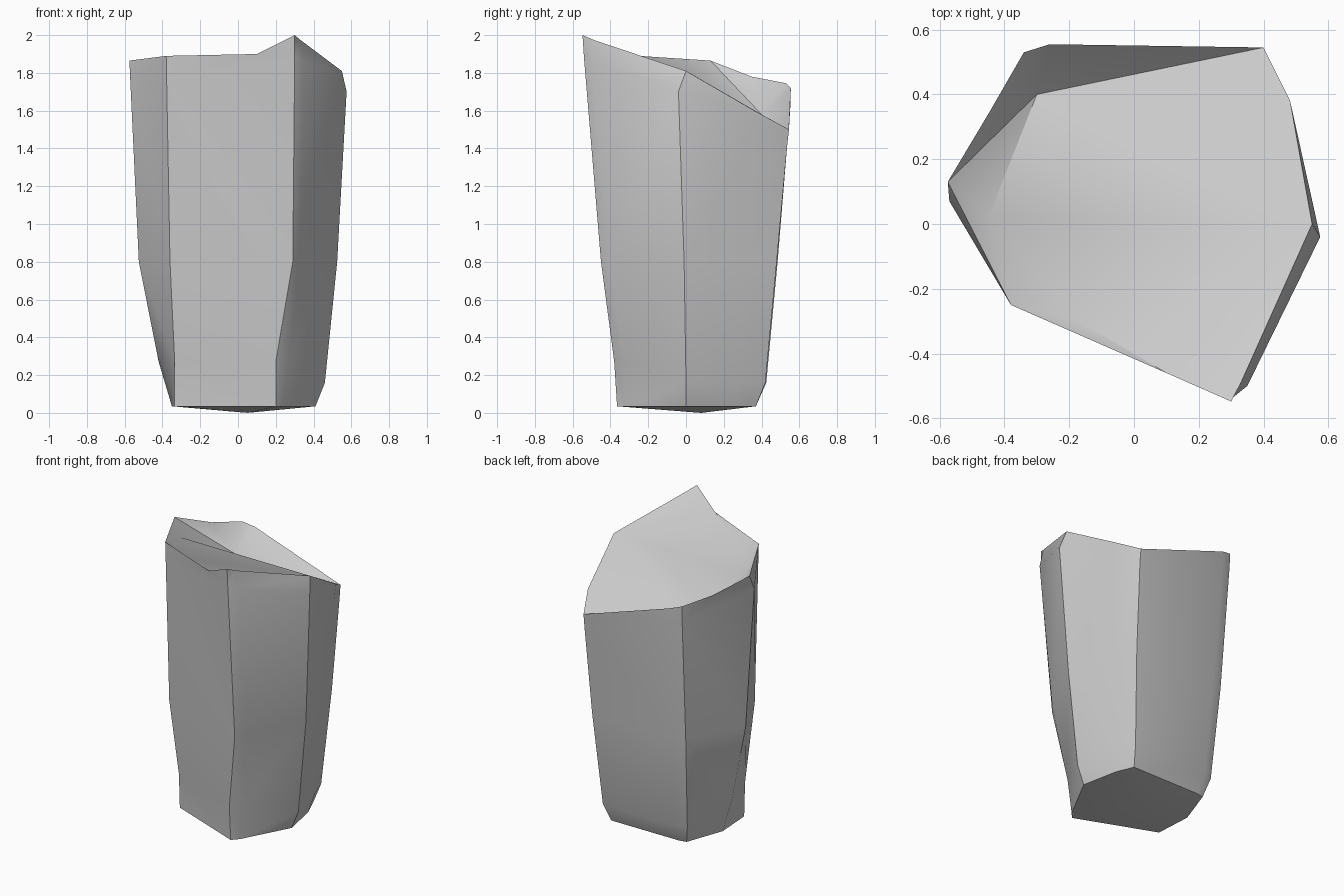
import bpy, bmesh, math

if "Cube" in bpy.data.objects:
    bpy.data.objects.remove(bpy.data.objects["Cube"])

# Horizontal outlines of the block, anticlockwise from the front left corner
RINGS = [
    [(-.335, -.155), (.2, -.365), (.24, -.32), (.41, 0), (.36, .25),
     (.31, .37), (-.2, .37), (-.257, .36), (-.35, .10)],
    [(-.335, -.165), (.2, -.38), (.265, -.33), (.46, 0), (.39, .28),
     (.34, .42), (-.22, .425), (-.29, .40), (-.42, .10)],
    [(-.36, -.235), (.29, -.45), (.33, -.40), (.525, -.01), (.43, .33),
     (.38, .48), (-.24, .485), (-.32, .46), (-.525, .10)],
    [(-.378, -.248), (.3, -.54), (.35, -.5), (.575, -.04), (.475, .37),
     (.4, .535), (-.26, .552), (-.338, .525), (-.57, .07)],
]
# Broken top rim, same order, with an extra nick on two sides
RIM = {
    "D": (-.38, -.25, 1.89), "N": (.1, -.46, 1.9), "F": (.3, -.548, 2.0),
    "G": (.33, -.49, 1.975), "X": (.55, 0, 1.81), "S": (.482, .38, 1.59),
    "R": (.4, .545, 1.5), "T": (-.26, .555, 1.72), "P": (-.34, .53, 1.745),
    "Q": (-.445, .348, 1.78), "L": (-.575, .13, 1.865),
}
# Low points inside the broken top
INNER = {"I": (-.30, .40, 1.58), "J": (-.45, .02, 1.8), "M": (-.17, -.30, 1.845)}
TOP_TRIS = "DNM NFG NGX NXM DMJ MXJ JXI XSI SRI RTI TPI PQI QLI LJI LDJ".split()

bm = bmesh.new()
top = {k: bm.verts.new(p) for k, p in {**RIM, **INNER}.items()}
corners = "DFGXSRTPL"

# Rings: the upper one follows the slant of the rim
rings = []
for i, ring in enumerate(RINGS):
    row = []
    for (x, y), k in zip(ring, corners):
        z = (0.035, 0.27, 0.8, RIM[k][2] * 0.94)[i]
        if i == 1 and k in "XSRTP":
            z = 0.16
        row.append(bm.verts.new((x, y, z)))
    rings.append(row)

# Side walls
n = len(corners)
for a, b in zip(rings, rings[1:]):
    for i in range(n):
        j = (i + 1) % n
        bm.faces.new((a[i], a[j], b[j], b[i]))

# Wall up to the rim, picking up the nick points
extra = {"DF": "N", "PL": "Q"}
for i in range(n):
    j = (i + 1) % n
    k, m = corners[i], corners[j]
    mid = [top[extra[k + m]]] if k + m in extra else []
    bm.faces.new([rings[-1][i], rings[-1][j], top[m]] + mid + [top[k]])

# Broken top surface
for t in TOP_TRIS:
    bm.faces.new([top[c] for c in t])

# Slightly pointed underside
tip = bm.verts.new((.05, .08, 0))
for i in range(n):
    bm.faces.new((rings[0][(i + 1) % n], rings[0][i], tip))

bmesh.ops.triangulate(bm, faces=[f for f in bm.faces if len(f.verts) > 3])
bmesh.ops.recalc_face_normals(bm, faces=bm.faces)
mesh = bpy.data.meshes.new("stone_block")
bm.to_mesh(mesh)
bm.free()

# Plain grey stone
mat = bpy.data.materials.new("grey_stone")
mat.diffuse_color = (0.6, 0.6, 0.6, 1)
mat.use_nodes = True
mat.node_tree.nodes["Principled BSDF"].inputs["Base Color"].default_value = mat.diffuse_color
mesh.materials.append(mat)
obj = bpy.data.objects.new("stone_block", mesh)
bpy.context.collection.objects.link(obj)
bpy.context.view_layer.objects.active = obj
obj.select_set(True)
bpy.ops.object.shade_smooth_by_angle(angle=math.radians(35))
